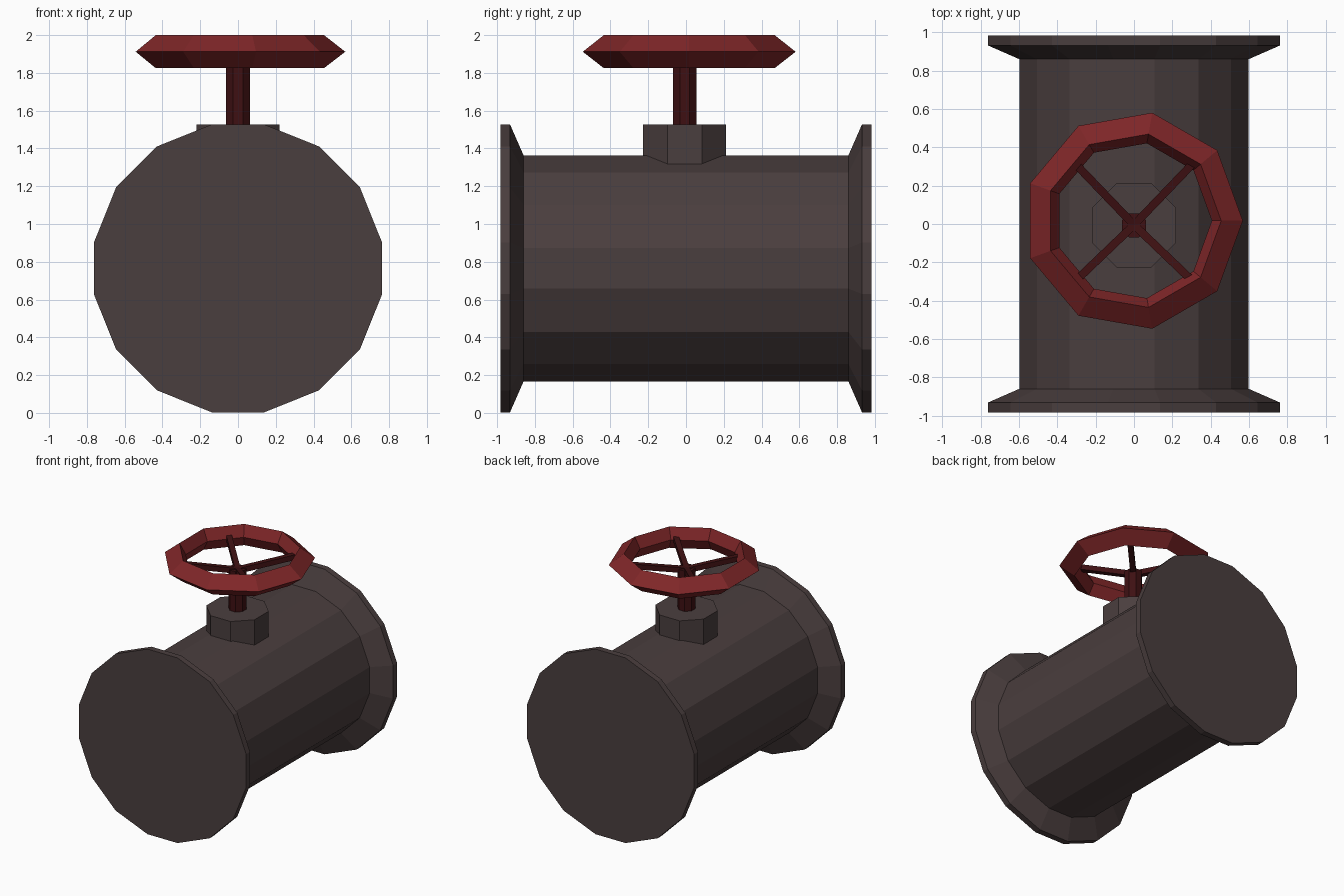
import bpy, bmesh, math
from mathutils import Matrix, Vector

if "Cube" in bpy.data.objects:
    bpy.data.objects.remove(bpy.data.objects["Cube"])


def material(name, srgb):
    m = bpy.data.materials.new(name)
    m.diffuse_color = [((c / 255 + 0.055) / 1.055) ** 2.4 for c in srgb] + [1]
    m.use_nodes = True
    m.node_tree.nodes["Principled BSDF"].inputs["Base Color"].default_value = m.diffuse_color
    return m


IRON = material("dark iron", (74, 62, 62))
RED = material("wheel red", (127, 38, 40))
DARK_RED = material("stem dark red", (62, 16, 18))


def finish(name, bm, mat):
    bmesh.ops.recalc_face_normals(bm, faces=bm.faces)
    me = bpy.data.meshes.new(name)
    bm.to_mesh(me)
    bm.free()
    me.materials.append(mat)
    ob = bpy.data.objects.new(name, me)
    bpy.context.collection.objects.link(ob)
    return ob


def loft(name, rings, mat, closed=False):
    """Skin equal-length point rings; cap the ends or join last to first."""
    bm = bmesh.new()
    vs = [[bm.verts.new(p) for p in ring] for ring in rings]
    pairs = list(zip(vs, vs[1:]))
    if closed:
        pairs.append((vs[-1], vs[0]))
    else:
        bm.faces.new(vs[0])
        bm.faces.new(vs[-1])
    n = len(vs[0])
    for a, b in pairs:
        for i in range(n):
            j = (i + 1) % n
            bm.faces.new((a[i], a[j], b[j], b[i]))
    return finish(name, bm, mat)


def polygon(n, r, z, cx=0, cy=0, start=0):
    return [(cx + r * math.cos(start + math.tau * i / n),
             cy + r * math.sin(start + math.tau * i / n), z) for i in range(n)]


# Pipe body with flared end flanges: 16 sides, slightly uneven spacing
angles = [math.radians(90 * q + a) for q in range(4) for a in (10.15, 33.6, 56.4, 79.85)]
profile = [(-0.983, 0.775), (-0.932, 0.775), (-0.86, 0.608),
           (0.86, 0.608), (0.932, 0.775), (0.983, 0.775)]
loft("pipe_body", [[(r * math.cos(a), y, 0.765 + r * math.sin(a)) for a in angles]
                   for y, r in profile], IRON)

# Octagonal bonnet and valve stem
EIGHTH = math.pi / 8
loft("bonnet", [polygon(8, 0.238, z, 0, -0.007, EIGHTH) for z in (1.2, 1.527)], IRON)
loft("stem", [polygon(8, 0.068, z, 0, -0.007, EIGHTH) for z in (1.5, 1.86)], DARK_RED)

# Nine-sided handwheel rim with a kite cross-section
section = [(0.572, 1.912), (0.459, 2.0), (0.41, 1.912), (0.459, 1.825)]
loft("handwheel_rim", [polygon(9, r, z, -0.004, 0.017) for r, z in section], RED, closed=True)

# Four diagonal spokes rising from the stem to the rim
for k in range(4):
    a = math.radians(45 + 90 * k)
    start = Vector((0, -0.005, 1.842))
    end = Vector((0.43 * math.cos(a), 0.008 + 0.43 * math.sin(a), 1.918))
    d = end - start
    rot = d.to_track_quat('X', 'Z').to_matrix().to_4x4()
    bm = bmesh.new()
    bmesh.ops.create_cube(bm, size=1, matrix=Matrix.Translation((start + end) / 2) @ rot
                          @ Matrix.Diagonal((d.length, 0.042, 0.042, 1)))
    finish(f"spoke_{k + 1}", bm, DARK_RED)
